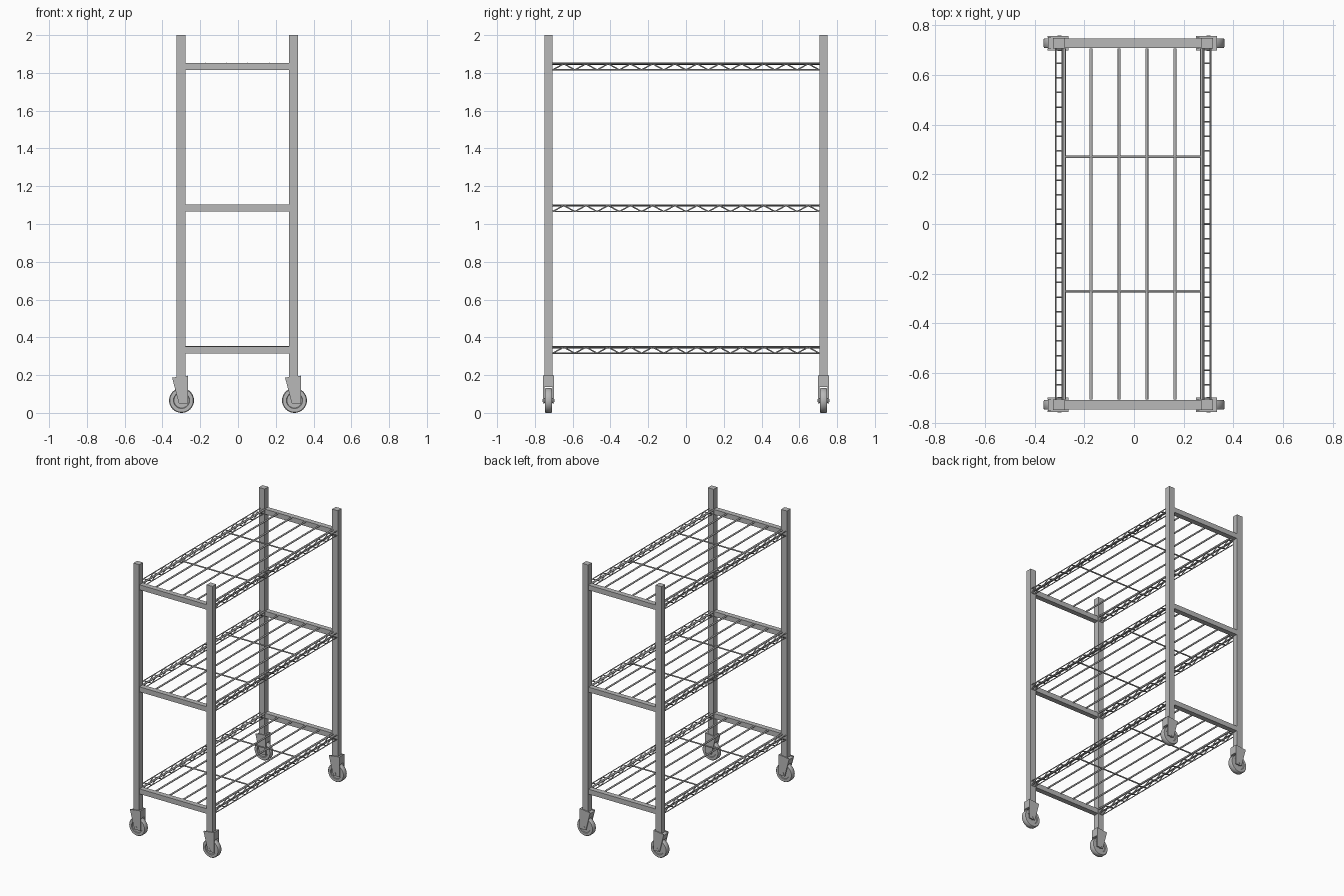
import bpy, bmesh, math
from mathutils import Vector, Matrix

if "Cube" in bpy.data.objects:
    bpy.data.objects.remove(bpy.data.objects["Cube"])

steel = bpy.data.materials.new("grey steel")
steel.diffuse_color = (0.48, 0.48, 0.48, 1)
steel.use_nodes = True
steel.node_tree.nodes["Principled BSDF"].inputs["Base Color"].default_value = steel.diffuse_color

CX = -0.004             # frame sits slightly off the caster centre line
PX, PY = 0.298, 0.728   # post offsets
SHELF_TOPS = (0.352, 1.102, 1.852)


def box(bm, x0, x1, y0, y1, z0, z1):
    m = Matrix.Translation(((x0 + x1) / 2, (y0 + y1) / 2, (z0 + z1) / 2)) @ \
        Matrix.Diagonal((x1 - x0, y1 - y0, z1 - z0, 1))
    bmesh.ops.create_cube(bm, size=1, matrix=m)


def rod(bm, a, b, r, n=8):
    a, b = Vector(a), Vector(b)
    d = b - a
    m = Matrix.Translation((a + b) / 2) @ d.to_track_quat('Z', 'Y').to_matrix().to_4x4()
    bmesh.ops.create_cone(bm, cap_ends=True, segments=n, radius1=r, radius2=r,
                          depth=d.length, matrix=m)


def prism(bm, pts, y0, y1):
    """Extrude an x-z outline along y."""
    f = bm.faces.new([bm.verts.new((x, y0, z)) for x, z in pts])
    ext = bmesh.ops.extrude_face_region(bm, geom=[f])["geom"]
    bmesh.ops.translate(bm, vec=(0, y1 - y0, 0),
                        verts=[v for v in ext if isinstance(v, bmesh.types.BMVert)])


def lathe_y(bm, profile, z, n=32):
    """Spin a (radius, y) profile around a y axis at height z."""
    vs = [bm.verts.new((r, y, z)) for r, y in profile]
    es = [bm.edges.new(p) for p in zip(vs, vs[1:])]
    bmesh.ops.spin(bm, geom=vs + es, cent=(0, 0, z), axis=(0, 1, 0),
                   angle=2 * math.pi, steps=n, use_duplicate=False)
    bmesh.ops.remove_doubles(bm, verts=bm.verts, dist=1e-5)


def finish(bm, name, smooth=False, loc=(0, 0, 0)):
    bmesh.ops.recalc_face_normals(bm, faces=bm.faces)
    me = bpy.data.meshes.new(name)
    bm.to_mesh(me)
    bm.free()
    me.materials.append(steel)
    ob = bpy.data.objects.new(name, me)
    ob.location = loc
    bpy.context.collection.objects.link(ob)
    if smooth:
        bpy.ops.object.select_all(action='DESELECT')
        ob.select_set(True)
        bpy.context.view_layer.objects.active = ob
        bpy.ops.object.shade_smooth_by_angle(angle=math.radians(50))
    return ob


# Posts and casters at the four corners
FORK = [(-0.05, 0.187), (0.035, 0.197), (0.035, 0.05), (-0.014, 0.05)]
CROWN = [(-0.048, 0.18), (0.035, 0.197), (0.035, 0.137), (-0.036, 0.137)]
WHEEL = [(0, -0.021), (0.014, -0.021), (0.014, -0.014), (0.040, -0.014),
         (0.043, -0.019), (0.062, -0.019), (0.066, -0.014)]
WHEEL += [(r, -y) for r, y in reversed(WHEEL)]

for sx in (-1, 1):
    for sy in (-1, 1):
        x, y = CX + sx * PX, sy * PY
        bm = bmesh.new()
        box(bm, x - 0.0235, x + 0.0235, y - 0.0215, y + 0.0215, 0.185, 2.0)
        finish(bm, "post")

        loc = (sx * 0.299, y, 0)
        bm = bmesh.new()
        for s in (-1, 1):                       # fork side plates
            prism(bm, FORK, s * 0.022, s * 0.029)
        prism(bm, CROWN, -0.022, 0.022)         # crown between the plates
        finish(bm, "caster_fork", loc=loc)

        bm = bmesh.new()
        lathe_y(bm, WHEEL, 0.066)
        finish(bm, "caster_wheel", True, loc)

        bm = bmesh.new()
        rod(bm, (0, -0.031, 0.066), (0, 0.031, 0.066), 0.008, 12)
        finish(bm, "caster_axle", True, loc)

# Shelves
L = 0.706
N = 24
for top in SHELF_TOPS:
    # End bars joining the posts
    bm = bmesh.new()
    for sy in (-1, 1):
        box(bm, CX - 0.276, CX + 0.276, sy * PY - 0.019, sy * PY + 0.019, top - 0.037, top)
    finish(bm, "shelf_end_bars")

    # Wire deck
    bm = bmesh.new()
    z = top - 0.004
    for wx in (-0.276, -0.169, -0.056, 0.056, 0.169, 0.276):
        rod(bm, (CX + wx, -L, z), (CX + wx, L, z), 0.006)
    for wy in (-0.27, 0.27):
        rod(bm, (CX - 0.276, wy, z), (CX + 0.276, wy, z), 0.005)
    finish(bm, "shelf_wires", True)

    # Box trusses along both long sides
    bm = bmesh.new()
    zt, zb = top - 0.004, top - 0.036
    for sx in (-1, 1):
        xs = [CX + sx * PX - 0.014, CX + sx * PX + 0.014]
        for x in xs:
            for zc in (zt, zb):
                rod(bm, (x, -L, zc), (x, L, zc), 0.0035, 6)
        for i in range(N + 1):
            y0 = -L + 2 * L * i / N
            za, zn = (zt, zb) if i % 2 else (zb, zt)
            rod(bm, (xs[0], y0, za), (xs[1], y0, za), 0.0035, 6)
            if i < N:
                y1 = y0 + 2 * L / N
                for x in xs:
                    rod(bm, (x, y0, za), (x, y1, zn), 0.0035, 6)
    finish(bm, "shelf_side_truss", True)
